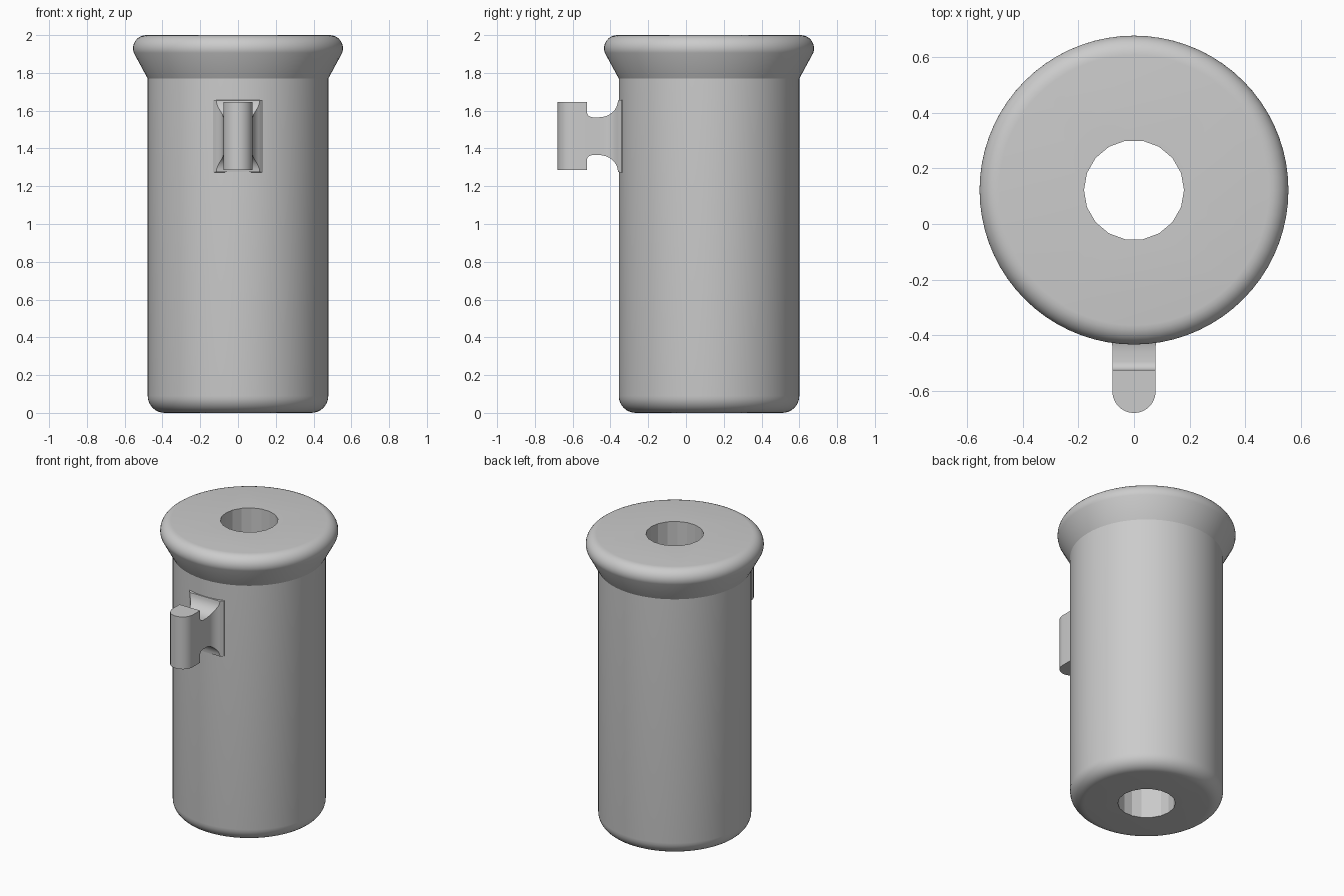
import bpy, bmesh, math

if "Cube" in bpy.data.objects:
    bpy.data.objects.remove(bpy.data.objects["Cube"])

AXIS_Y = 0.122      # body axis
LUG_Z = 1.465       # lug centre height

grey = bpy.data.materials.new("plain grey")
grey.use_nodes = True
colour = (0.6, 0.6, 0.6, 1)
grey.diffuse_color = colour
grey.node_tree.nodes["Principled BSDF"].inputs["Base Color"].default_value = colour


def finish(name, bm, angle=20):
    bmesh.ops.recalc_face_normals(bm, faces=bm.faces)
    mesh = bpy.data.meshes.new(name)
    bm.to_mesh(mesh)
    bm.free()
    mesh.materials.append(grey)
    obj = bpy.data.objects.new(name, mesh)
    bpy.context.collection.objects.link(obj)
    bpy.ops.object.select_all(action="DESELECT")
    obj.select_set(True)
    bpy.context.view_layer.objects.active = obj
    if angle:
        bpy.ops.object.shade_smooth_by_angle(angle=math.radians(angle))
    return obj


def arc(cx, cy, rx, ry, start, end, steps=8):
    angles = [math.radians(start + (end - start) * i / steps) for i in range(steps + 1)]
    return [(cx + rx * math.cos(a), cy + ry * math.sin(a)) for a in angles]


def loft(rings):
    """Skin closed rings of equal length and cap both ends."""
    bm = bmesh.new()
    loops = [[bm.verts.new(p) for p in ring] for ring in rings]
    for a, b in zip(loops, loops[1:]):
        for i in range(len(a)):
            j = (i + 1) % len(a)
            bm.faces.new((a[i], a[j], b[j], b[i]))
    bm.faces.new(loops[0])
    bm.faces.new(loops[-1])
    return bm


def circle(radius, z, sides):
    return [(radius * math.cos(2 * math.pi * i / sides),
             AXIS_Y + radius * math.sin(2 * math.pi * i / sides), z) for i in range(sides)]


# Body: rounded foot, straight wall, flared rim with a rounded lip
profile = arc(0.388, 0.09, 0.09, 0.09, -90, 0)
profile += [(0.478, 1.77)]
profile += arc(0.486, 1.93, 0.07, 0.07, -20, 90)
body = finish("body", loft([circle(r, z, 72) for r, z in profile]))

# Bore through the body
cutter = finish("bore_cutter", loft([circle(0.18, z, 18) for z in (-0.1, 2.1)]), 0)
cutter.hide_render = True
cut = body.modifiers.new("bore", "BOOLEAN")
cut.operation = "DIFFERENCE"
cut.solver = "EXACT"
cut.object = cutter
bpy.context.view_layer.objects.active = body
bpy.ops.object.modifier_apply(modifier="bore")
bpy.data.objects.remove(cutter)

# Lug head: flat-backed bar with a round front
outline = [(0.078, -0.525)] + arc(0, -0.602, 0.078, 0.078, 0, -180, 14) + [(-0.078, -0.525)]
finish("lug_head", loft([[(x, y, LUG_Z + s * 0.18) for x, y in outline] for s in (-1, 1)]))

# Lug neck: filleted against the head, flared into the body
fillet = arc(-0.495, 0.13, 0.03, 0.03, 180, 270, 5) + arc(-0.46, 0.19, 0.1, 0.09, 270, 360, 8)
sections = []
for y, half_z in fillet:
    t = max(0, (y + 0.45) / 0.09)
    sections.append((y, 0.078 + 0.037 * t ** 3, half_z))
sections += [(-0.342, 0.132, 0.192), (-0.32, 0.132, 0.192)]
corners = [(-1, -1), (1, -1), (1, 1), (-1, 1)]
finish("lug_neck", loft([[(sx * w, y, LUG_Z + sz * h) for sx, sz in corners]
                         for y, w, h in sections]), 30)
